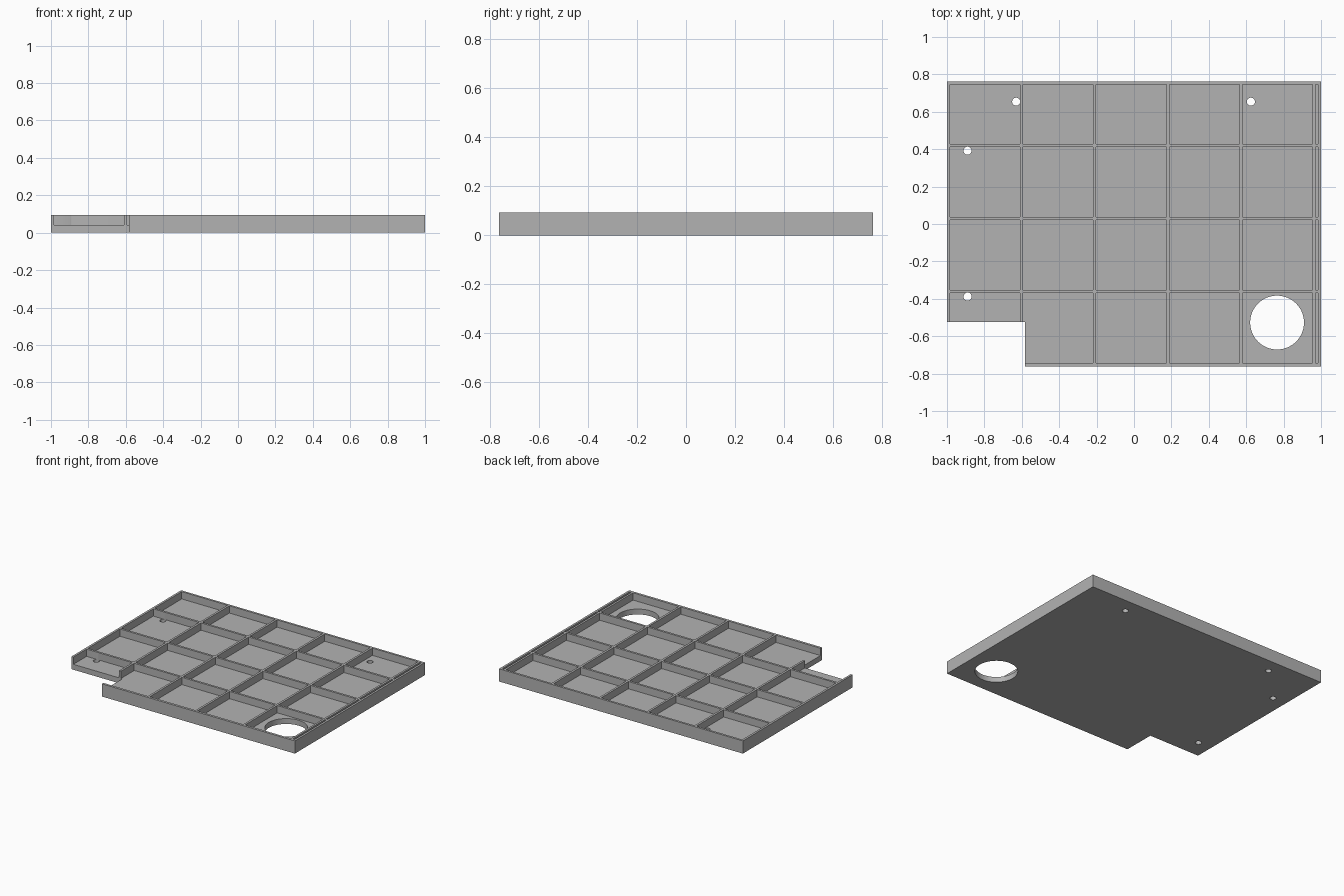
import bpy
import bmesh
from mathutils import Matrix, Vector

HEIGHT, FLOOR = 0.094, 0.04
PITCH, CELL, SLOT = 0.391, 0.375, 0.014

cube = bpy.data.objects.get("Cube")
if cube:
    bpy.data.objects.remove(cube, do_unlink=True)

# Material
grey = bpy.data.materials.new("plain grey")
grey.use_nodes = True
grey.diffuse_color = (0.45, 0.45, 0.45, 1)
grey.node_tree.nodes["Principled BSDF"].inputs["Base Color"].default_value = grey.diffuse_color


def make_object(name, bm):
    bmesh.ops.recalc_face_normals(bm, faces=bm.faces)
    mesh = bpy.data.meshes.new(name)
    bm.to_mesh(mesh)
    bm.free()
    obj = bpy.data.objects.new(name, mesh)
    bpy.context.collection.objects.link(obj)
    mesh.materials.append(grey)
    return obj


def add_box(bm, low, high):
    low, high = Vector(low), Vector(high)
    matrix = Matrix.Translation((low + high) / 2) @ Matrix.Diagonal((*(high - low), 1))
    bmesh.ops.create_cube(bm, size=1, matrix=matrix)


def add_drill(bm, x, y, radius, sides):
    bmesh.ops.create_cone(bm, cap_ends=True, segments=sides, radius1=radius,
                          radius2=radius, depth=1, matrix=Matrix.Translation((x, y, 0)))


# Solid tray with a notched front right corner
outline = [(-1, 0.762), (-1, -0.523), (-0.582, -0.523),
           (-0.582, -0.762), (1, -0.762), (1, 0.762)]
bm = bmesh.new()
base = bm.faces.new([bm.verts.new((x, y, 0)) for x, y in outline])
top = bmesh.ops.extrude_face_region(bm, geom=[base])["geom"]
bmesh.ops.translate(bm, vec=(0, 0, HEIGHT),
                    verts=[v for v in top if isinstance(v, bmesh.types.BMVert)])
tray = make_object("ribbed_tray", bm)

# Pockets that leave the ribs and rim: five columns and a thin slot, four rows
columns = [(-0.984 + i * PITCH, -0.984 + i * PITCH + CELL) for i in range(5)]
columns.append((0.970, 0.970 + SLOT))
rows = [(-0.744 + i * PITCH, min(-0.744 + i * PITCH + CELL, 0.746)) for i in range(4)]
bm = bmesh.new()
for x0, x1 in columns:
    for y0, y1 in rows:
        add_box(bm, (x0, y0, FLOOR), (x1, y1, HEIGHT + 0.1))
pockets = make_object("pocket_cutter", bm)

# Large round opening and four screw holes
bm = bmesh.new()
add_drill(bm, 0.765, -0.527, 0.144, 64)
for x, y in [(-0.63, 0.654), (0.625, 0.654), (-0.89, 0.392), (-0.89, -0.388)]:
    add_drill(bm, x, y, 0.0215, 24)
holes = make_object("hole_cutter", bm)

bpy.context.view_layer.objects.active = tray
for cutter in (pockets, holes):
    cutter.hide_render = True
    cut = tray.modifiers.new(cutter.name, "BOOLEAN")
    cut.operation = "DIFFERENCE"
    cut.solver = "EXACT"
    cut.object = cutter
    bpy.ops.object.modifier_apply(modifier=cut.name)
    bpy.data.objects.remove(cutter, do_unlink=True)

# Smooth hole walls, sharp edges elsewhere
bpy.ops.object.select_all(action="DESELECT")
tray.select_set(True)
bpy.ops.object.shade_smooth_by_angle(angle=0.6)
